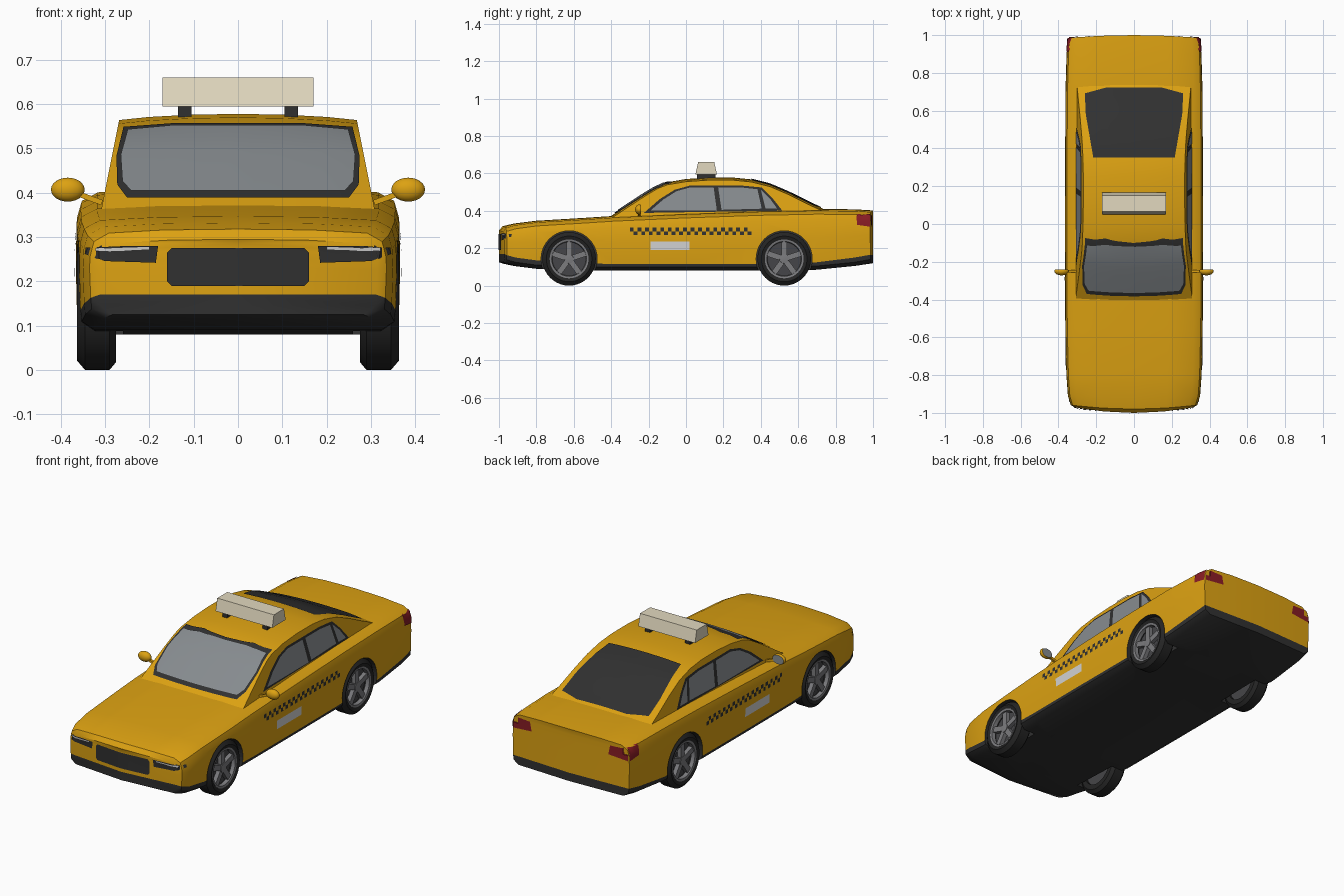
import bpy, bmesh, math
from mathutils import Vector, Matrix
from mathutils.bvhtree import BVHTree

cube = bpy.data.objects.get("Cube")
if cube:
    bpy.data.objects.remove(cube, do_unlink=True)


def material(name, r, g, b):
    m = bpy.data.materials.new(name)
    m.use_nodes = True
    m.diffuse_color = (r, g, b, 1)
    m.node_tree.nodes["Principled BSDF"].inputs["Base Color"].default_value = (r, g, b, 1)
    return m


YELLOW = material("yellow paint", 0.72, 0.36, 0.006)
BLACK = material("black trim", 0.03, 0.03, 0.03)
RUBBER = material("tyre rubber", 0.018, 0.018, 0.018)
GLASS = material("grey glass", 0.24, 0.26, 0.275)
METAL = material("wheel metal", 0.2, 0.2, 0.21)
DARK = material("dark wheel metal", 0.06, 0.06, 0.065)
CREAM = material("cream sign", 0.76, 0.69, 0.52)
RED = material("red lamp", 0.25, 0.012, 0.018)
WHITE = material("light panel", 0.65, 0.65, 0.65)


def finish(name, bm, *mats, smooth=True, recalc=True):
    if recalc:
        bmesh.ops.recalc_face_normals(bm, faces=bm.faces)
    mesh = bpy.data.meshes.new(name)
    bm.to_mesh(mesh)
    bm.free()
    ob = bpy.data.objects.new(name, mesh)
    bpy.context.collection.objects.link(ob)
    for m in mats:
        mesh.materials.append(m)
    if smooth:
        select(ob)
        bpy.ops.object.shade_smooth_by_angle(angle=math.radians(35))
    return ob


def select(ob):
    bpy.ops.object.select_all(action='DESELECT')
    ob.select_set(True)
    bpy.context.view_layer.objects.active = ob


def loft(name, halves, mats, dark_rows=0):
    """Skin mirrored half sections, each running bottom centre to top centre."""
    bm = bmesh.new()
    n = len(halves[0])
    sides = []
    for half in halves:
        left = [bm.verts.new(p) for p in half]
        right = [v if i in (0, n - 1) else bm.verts.new((-v.co.x, v.co.y, v.co.z))
                 for i, v in enumerate(left)]
        sides.append((left, right))

    def face(row, *verts):
        bm.faces.new(verts).material_index = 1 if row < dark_rows else 0

    for a, b in zip(sides, sides[1:]):
        for s in (0, 1):
            for i in range(n - 1):
                face(i, a[s][i], a[s][i + 1], b[s][i + 1], b[s][i])
    for left, right in (sides[0], sides[-1]):
        mid = [left[0], left[0]]
        mid += [bm.verts.new((0, left[0].co.y, v.co.z)) for v in left[2:n - 2]] + [left[-1]]
        for i in range(1, n - 2):
            for s in (left, right):
                face(i, s[i], mid[i], mid[i + 1], s[i + 1])
    return finish(name, bm, *mats)


# Lower body: y, half width, floor, sill top, deck height, bow of the end
def body_half(y, w, zb, zs, zt, bow):
    pts = [(0, zb), (0.9, zb), (0.985, zb + 0.02), (0.992, zs), (1, zs + 0.45 * (zt - zs)),
           (0.995, zt - 0.06), (0.97, zt - 0.028), (0.87, zt - 0.009), (0.5, zt - 0.002), (0, zt)]
    return [(w * t, y + bow * t * t, z) for t, z in pts]


STATIONS = [(-1, .315, .125, .17, .295, .03), (-.98, .335, .118, .163, .318, .022),
            (-.92, .35, .105, .15, .332, .01), (-.8, .358, .09, .135, .347, 0),
            (-.55, .364, .08, .12, .362, 0), (-.38, .365, .08, .115, .373, 0),
            (0, .366, .08, .115, .39, 0), (.4, .365, .08, .115, .404, 0),
            (.7, .363, .085, .125, .41, 0), (.9, .357, .105, .15, .408, 0),
            (1, .35, .12, .165, .402, -.015)]
body = loft("body", [body_half(*s) for s in STATIONS], (YELLOW, BLACK), dark_rows=3)

# Wheel arches
AXLES, RADIUS = (-0.625, 0.525), 0.143
for y in AXLES:
    for s in (-1, 1):
        bm = bmesh.new()
        bmesh.ops.create_cone(bm, cap_ends=True, segments=40, radius1=0.15, radius2=0.15, depth=0.3,
                              matrix=Matrix.Translation((s * 0.41, y, RADIUS))
                              @ Matrix.Rotation(math.pi / 2, 4, 'Y'))
        cutter = finish("arch_cutter", bm, BLACK, smooth=False)
        cutter.hide_render = True
        select(body)
        mod = body.modifiers.new("arch", 'BOOLEAN')
        mod.operation, mod.solver, mod.object = 'DIFFERENCE', 'EXACT', cutter
        mod.material_mode = 'TRANSFER'
        bpy.ops.object.modifier_apply(modifier=mod.name)
        bpy.data.objects.remove(cutter, do_unlink=True)


# Cabin: sides lean inward with height
def lean(z):
    return 0.305 - 0.2 * (z - 0.38)


def cabin_half(y, zt):
    low, edge = 0.32, zt - 0.014
    mid = (low + edge) / 2
    return [(0, y, low), (lean(low), y, low), (lean(mid), y, mid), (lean(edge), y, edge),
            (0.75 * lean(edge), y, zt - 0.007), (0.4 * lean(edge), y, zt - 0.002), (0, y, zt)]


ROOF = [(-.42, .36), (-.36, .4), (-.3, .44), (-.22, .492), (-.15, .534), (-.1, .553), (0, .57),
        (.12, .578), (.25, .578), (.35, .568), (.45, .543), (.55, .5), (.65, .45), (.74, .408), (.78, .39)]
cabin = loft("cabin", [cabin_half(*p) for p in ROOF], (YELLOW,))

# Thin plates laid on a surface along a viewing axis
deps = bpy.context.evaluated_depsgraph_get()
TREES = {ob: BVHTree.FromObject(ob, deps) for ob in (body, cabin)}
AXES = {"front": (lambda u, v: (u, -2, v), (0, 1, 0)), "rear": (lambda u, v: (u, 2, v), (0, -1, 0)),
        "top": (lambda u, v: (u, v, 2), (0, 0, -1)),
        "left": (lambda u, v: (2, u, v), (-1, 0, 0)), "right": (lambda u, v: (-2, u, v), (1, 0, 0))}


def plate(name, polys, axis, target, mat, lift=0.004, step=0.03):
    start, ray = AXES[axis]
    ray = Vector(ray)
    bm = bmesh.new()
    for poly in polys:
        bm.faces.new([bm.verts.new((u, v, 0)) for u, v in poly])
    for k in range(2):
        vals = [v.co[k] for v in bm.verts]
        normal = (1, 0, 0) if k == 0 else (0, 1, 0)
        for i in range(1, int((max(vals) - min(vals)) / step) + 1):
            spot = Vector(normal) * (min(vals) + i * step)
            bmesh.ops.bisect_plane(bm, geom=bm.verts[:] + bm.edges[:] + bm.faces[:],
                                   plane_co=spot, plane_no=normal)
    missed = []
    for v in bm.verts:
        hit, normal, _, _ = TREES[target].ray_cast(Vector(start(v.co.x, v.co.y)), ray)
        if hit is None:
            missed.append(v)
        else:
            v.co = hit + normal * lift
    bmesh.ops.delete(bm, geom=missed, context='VERTS')
    bm.normal_update()
    bmesh.ops.reverse_faces(bm, faces=[f for f in bm.faces if f.normal.dot(ray) > 0])
    return finish(name, bm, mat, recalc=False)


def flip(poly):
    return [(-u, v) for u, v in poly]


def both(half):
    return [half + flip(half)[::-1]]


def rect(u0, u1, v0, v1):
    return [(u0, v0), (u1, v0), (u1, v1), (u0, v1)]


# Windscreen and rear window
plate("windscreen_trim", both([(.25, .386), (.272, .415), (.274, .48), (.258, .545), (.15, .553)]),
      "front", cabin, BLACK)
plate("windscreen", both([(.24, .399), (.26, .42), (.264, .48), (.248, .537), (.15, .546)]),
      "front", cabin, GLASS, 0.007)
plate("rear_window", both([(.215, .35), (.255, .58), (.26, .69), (.15, .72)]), "top", cabin, BLACK)

# Nose: grille and headlights
plate("grille", both([(.15, .19), (.16, .2), (.16, .265), (.15, .275)]), "front", body, BLACK)
lamp = [(.185, .242), (.3, .246), (.342, .262), (.34, .275), (.25, .281), (.18, .28)]
strip = [(.2, .272), (.318, .268), (.318, .275), (.2, .279)]
plate("headlights", [lamp, flip(lamp)], "front", body, BLACK)
plate("headlight_strips", [strip, flip(strip)], "front", body, WHITE, 0.007)

# Tail lamps on the rear face
tail = [(.23, .325), (.345, .315), (.345, .38), (.24, .375)]
plate("tail_lamps", [tail, flip(tail)], "rear", body, RED)

# Side windows, checker band, door panel and lamp returns
TRIM = [(-.225, .388), (-.14, .462), (-.06, .512), (.02, .534), (.3, .534), (.405, .524),
        (.46, .47), (.515, .4)]
PANES = [[(-.19, .4), (-.12, .46), (-.05, .504), (.02, .523), (.148, .523), (.165, .4)],
         [(.19, .404), (.172, .523), (.3, .523), (.382, .514), (.405, .41)],
         [(.425, .41), (.4, .511), (.448, .465), (.488, .41)]]
SQUARE = 0.0203
checks = [rect(-.3 + i * SQUARE, -.3 + (i + 1) * SQUARE, .27 + r * SQUARE, .27 + (r + 1) * SQUARE)
          for i in range(32) for r in (0, 1) if (i + r) % 2]
for side in ("left", "right"):
    plate(side + "_window_trim", [TRIM], side, cabin, BLACK)
    plate(side + "_windows", PANES, side, cabin, GLASS, 0.007)
    plate(side + "_checker_band", checks, side, body, BLACK, 0.003, 0.2)
    plate(side + "_door_panel", [rect(-.19, .018, .19, .237)], side, body, WHITE, 0.003)
    plate(side + "_tail_lamp", [[(.915, .325), (.984, .315), (.984, .38), (.91, .375)]], side, body, RED)
    plate(side + "_headlight", [[(-.968, .25), (-.935, .262), (-.94, .275), (-.968, .28)]], side, body, BLACK)


# Wheels
def lathe(name, profile, mat, place, segments=40):
    bm = bmesh.new()
    verts = [bm.verts.new((x, 0, r)) for x, r in profile]
    edges = [bm.edges.new(p) for p in zip(verts, verts[1:])]
    bmesh.ops.spin(bm, geom=verts + edges, axis=(1, 0, 0), cent=(0, 0, 0),
                   angle=2 * math.pi, steps=segments)
    bmesh.ops.remove_doubles(bm, verts=bm.verts, dist=1e-5)
    bmesh.ops.recalc_face_normals(bm, faces=bm.faces)
    bm.transform(place)
    return finish(name, bm, mat)


def box(bm, size, place):
    return bmesh.ops.create_cube(bm, size=1, matrix=place @ Matrix.Diagonal((*size, 1)))["verts"]


for end, y in zip(("front", "rear"), AXLES):
    for side, s in (("left", 1), ("right", -1)):
        label = f"{end}_{side}_"
        place = Matrix.Translation((0, y, RADIUS)) @ Matrix.Diagonal((s, 1, 1, 1))
        lathe(label + "tyre", [(.33, .098), (.355, .1), (.363, .122), (.345, RADIUS), (.29, RADIUS),
                               (.275, .125), (.275, .098), (.33, .098)], RUBBER, place)
        lathe(label + "rim", [(.335, .09), (.356, .093), (.358, .104), (.34, .104), (.335, .09)], METAL, place)
        lathe(label + "wheel_back", [(.29, 0), (.29, .1), (.325, .1), (.325, 0)], DARK, place)
        lathe(label + "hub", [(.32, .026), (.352, .024), (.355, 0)], METAL, place, 20)
        bm = bmesh.new()
        for k in range(5):
            turn = Matrix.Rotation(k * math.tau / 5, 4, 'X')
            for v in box(bm, (.022, .03, .09), place @ turn @ Matrix.Translation((.338, 0, .052))):
                pass
        finish(label + "spokes", bm, METAL, smooth=False)

# Door mirrors
for side, s in (("left", 1), ("right", -1)):
    bm = bmesh.new()
    bmesh.ops.create_uvsphere(bm, u_segments=20, v_segments=12, radius=1,
                              matrix=Matrix.Translation((s * .384, -.25, .407))
                              @ Matrix.Diagonal((.038, .022, .027, 1)))
    bmesh.ops.bisect_plane(bm, geom=bm.verts[:] + bm.edges[:] + bm.faces[:], plane_co=(0, -.24, 0),
                           plane_no=(0, 1, 0), clear_outer=True)
    cap = bmesh.ops.holes_fill(bm, edges=[e for e in bm.edges if e.is_boundary])["faces"]
    for f in cap:
        f.material_index = 1
    finish(side + "_mirror", bm, YELLOW, GLASS)
    bm = bmesh.new()
    box(bm, (.06, .014, .012), Matrix.Translation((s * .335, -.25, .388)) @ Matrix.Rotation(-s * .35, 4, 'Y'))
    finish(side + "_mirror_arm", bm, YELLOW, smooth=False)

# Roof sign on two feet
bm = bmesh.new()
for v in box(bm, (.34, .115, .065), Matrix.Translation((0, .108, .6275))):
    if v.co.z > .63:
        v.co.y = .108 + (v.co.y - .108) * .75
finish("roof_sign", bm, CREAM, smooth=False)
bm = bmesh.new()
for s in (-1, 1):
    box(bm, (.03, .1, .03), Matrix.Translation((s * .12, .108, .582)))
finish("sign_feet", bm, BLACK, smooth=False)
